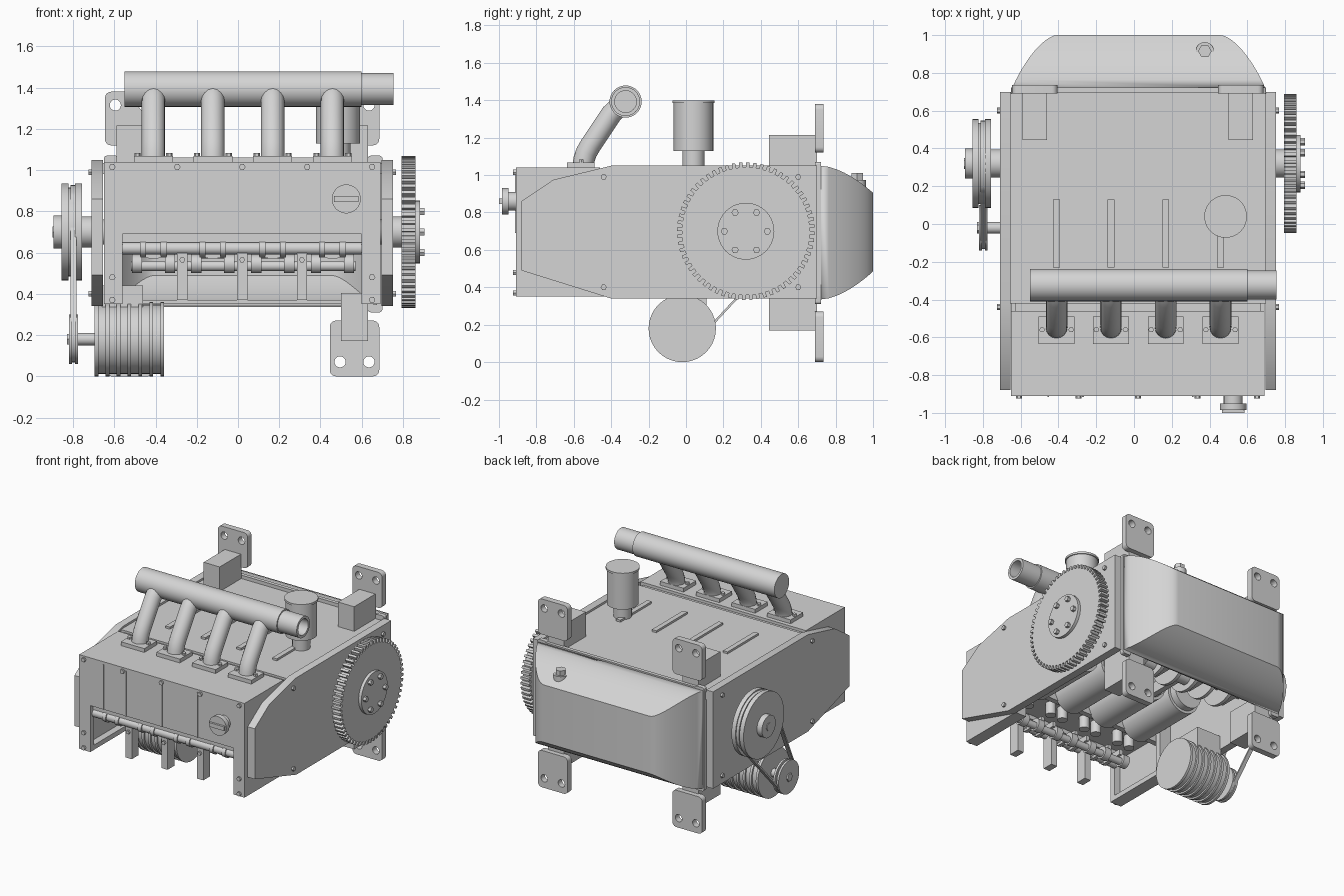
import bpy, bmesh, math
from math import sin, cos, pi
from mathutils import Vector

if "Cube" in bpy.data.objects:
    bpy.data.objects.remove(bpy.data.objects["Cube"], do_unlink=True)

metal = bpy.data.materials.new("plain grey metal")
metal.use_nodes = True
GREY = (0.66, 0.66, 0.66, 1)
metal.diffuse_color = GREY
metal.node_tree.nodes["Principled BSDF"].inputs["Base Color"].default_value = GREY

AXES = {"x": lambda u, v, t: (t, u, v),
        "y": lambda u, v, t: (u, t, v),
        "z": lambda u, v, t: (u, v, t)}


def add_object(name, data):
    data.materials.append(metal)
    ob = bpy.data.objects.new(name, data)
    bpy.context.collection.objects.link(ob)
    return ob


def finish(name, bm):
    bmesh.ops.recalc_face_normals(bm, faces=bm.faces[:])
    me = bpy.data.meshes.new(name)
    bm.to_mesh(me)
    bm.free()
    return add_object(name, me)


def prism(name, axis, a, b, outline, holes=()):
    """Extrude a flat outline, with optional holes, from a to b along an axis."""
    bm = bmesh.new()
    place = AXES[axis]
    for loop in (outline, *holes):
        vs = [bm.verts.new(place(u, v, a)) for u, v in loop]
        for i, v in enumerate(vs):
            bm.edges.new((v, vs[i - 1]))
    if holes:
        bmesh.ops.triangle_fill(bm, edges=bm.edges[:], use_beauty=True)
    else:
        bm.faces.new(bm.verts)
    ext = bmesh.ops.extrude_face_region(bm, geom=bm.faces[:], use_keep_orig=True)
    move = Vector(place(0, 0, b - a))
    bmesh.ops.translate(bm, vec=move, verts=[g for g in ext["geom"] if isinstance(g, bmesh.types.BMVert)])
    return finish(name, bm)


def circle(u, v, r, n=40, start=0.0, end=2 * pi):
    return [(u + r * cos(start + (end - start) * i / n), v + r * sin(start + (end - start) * i / n))
            for i in range(n)]


def rect(u0, u1, v0, v1):
    return [(u0, v0), (u1, v0), (u1, v1), (u0, v1)]


def rounded(u0, u1, v0, v1, r):
    pts = []
    for k, (u, v) in enumerate([(u1 - r, v1 - r), (u0 + r, v1 - r), (u0 + r, v0 + r), (u1 - r, v0 + r)]):
        pts += [(u + r * cos((k + i / 5) * pi / 2), v + r * sin((k + i / 5) * pi / 2)) for i in range(6)]
    return pts


def box(name, x0, x1, y0, y1, z0, z1):
    return prism(name, "z", z0, z1, rect(x0, x1, y0, y1))


def cyl(name, axis, a, b, u, v, r, n=40):
    return prism(name, axis, a, b, circle(u, v, r, n))


CYLS = [-0.41, -0.122, 0.168, 0.458]
CRANK = (0.32, 0.70)
COMP = (-0.02, 0.18)

# Side plates with their corner bolts
side = [(-0.88, 0.49), (-0.88, 0.86), (-0.71, 0.975), (-0.40, 1.05),
        (0.70, 1.05), (0.70, 0.34), (-0.40, 0.34)]
for tag, a, b, out in (("right", -0.71, -0.655, -0.725), ("left", 0.695, 0.752, 0.767)):
    prism(tag + "_side_plate", "x", a, b, side)
    for y in (-0.44, 0.60):
        for z in (0.40, 0.99):
            cyl(tag + "_side_bolt", "x", a, out, y, z, 0.016, 6)

# Crankcase shell, open underneath
box("crankcase_top", -0.66, 0.70, -0.42, 0.70, 0.98, 1.035)
box("head_top", -0.65, 0.69, -0.91, -0.46, 0.93, 1.04)
box("head_gasket", -0.63, 0.67, -0.46, -0.42, 0.70, 1.02)
box("head_back_wall", -0.64, 0.68, -0.50, -0.46, 0.62, 1.0)
prism("front_cover", "y", -0.91, -0.87,
      [(-0.65, 0.35), (-0.56, 0.35), (-0.56, 0.69), (0.60, 0.69), (0.60, 0.35),
       (0.69, 0.35), (0.69, 1.04), (-0.65, 1.04)])
for x in (-0.65, 0.65):
    box("head_end_wall", x, x + 0.04, -0.88, -0.40, 0.35, 1.0)
for x in (-0.62, 0.60):
    box("end_wall_ledge", x, x + 0.06, -0.88, -0.40, 0.35, 0.385)
    box("end_wall_post", x, x + 0.06, -0.44, -0.40, 0.35, 0.70)
for x in (-0.455, -0.27, 0.02, 0.31):
    box("front_rib", x - 0.004, x + 0.004, -0.915, -0.90, 0.69, 1.02)
for x in (-0.61, -0.295, 0.02, 0.335, 0.65):
    cyl("front_bolt", "y", -0.925, -0.90, x, 1.015, 0.016, 6)
for x in (-0.61, 0.65):
    for z in (0.37, 0.48):
        cyl("front_bolt", "y", -0.925, -0.90, x, z, 0.016, 6)

# Filler cap on the front
cyl("filler_neck", "y", -0.96, -0.90, 0.525, 0.86, 0.05)
cyl("filler_cap", "y", -0.985, -0.95, 0.525, 0.86, 0.07)
box("filler_grip", 0.465, 0.585, -1.0, -0.98, 0.845, 0.875)

# Rear flange frame, taller at its ends
prism("rear_flange", "y", 0.695, 0.722, rect(-0.65, 0.70, 0.35, 1.06), [rect(-0.59, 0.64, 0.37, 1.0)])
for x in (-0.65, 0.63):
    prism("flange_end", "y", 0.69, 0.722, rounded(x, x + 0.07, 0.31, 1.07, 0.015))
    for z in (0.36, 1.02):
        cyl("flange_bolt", "y", 0.67, 0.735, x + 0.035, z, 0.016, 6)

# Hollow rear cover: narrows and thins towards the back
bm = bmesh.new()
STEPS = 10
for i in range(STEPS + 1):
    s = sin(i / STEPS * pi / 2)
    half_width = 0.43 + 0.12 * (math.sqrt(max(0, 1 - s * s)) + 1 - s)
    for sign in (-1, 1):
        for z in (1.05 - 0.145 * s ** 1.7, 0.335 + 0.15 * s ** 1.7):
            bm.verts.new((0.025 + sign * half_width, 0.72 + 0.28 * s, z))
bmesh.ops.convex_hull(bm, input=bm.verts[:])
bmesh.ops.recalc_face_normals(bm, faces=bm.faces[:])
bmesh.ops.delete(bm, geom=[f for f in bm.faces if f.calc_center_median().y < 0.7201], context="FACES")
cover = finish("rear_cover", bm)
shell = cover.modifiers.new("wall thickness", "SOLIDIFY")
shell.thickness = 0.012
cyl("drain_boss", "z", 0.93, 0.975, 0.375, 0.915, 0.048, 24)
cyl("drain_plug", "z", 0.95, 1.01, 0.375, 0.915, 0.036, 6)

# Four mounting brackets
for x in (-0.525, 0.565):
    for tag, b0, b1, p0, p1, holes_z in (("upper", 1.03, 1.215, 1.12, 1.38, 1.315),
                                         ("lower", 0.17, 0.405, 0.0, 0.27, 0.07)):
        box(tag + "_mount_block", x - 0.065, x + 0.065, 0.445, 0.70, b0, b1)
        prism(tag + "_mount_plate", "y", 0.69, 0.735, rounded(x - 0.12, x + 0.12, p0, p1, 0.03),
              [circle(x + s * 0.07, holes_z, 0.027, 20) for s in (-1, 1)])

# Breather canister
cyl("breather_stem", "z", 1.03, 1.14, 0.485, 0.04, 0.06)
cyl("breather_body", "z", 1.13, 1.39, 0.485, 0.04, 0.106)
cyl("breather_rim", "z", 1.385, 1.40, 0.485, 0.04, 0.113)

# Exhaust header and its runners
cyl("header_pipe", "x", -0.55, 0.60, -0.323, 1.393, 0.086)
prism("header_outlet", "x", 0.59, 0.755, circle(-0.323, 1.393, 0.077), [circle(-0.323, 1.393, 0.058)])
for x in CYLS:
    cu = bpy.data.curves.new("exhaust_runner", "CURVE")
    cu.dimensions = "3D"
    cu.bevel_depth, cu.bevel_resolution = 0.057, 6
    path = [(-0.55, 1.05), (-0.545, 1.085), (-0.533, 1.12), (-0.51, 1.16),
            (-0.40, 1.325), (-0.36, 1.365), (-0.33, 1.38)]
    sp = cu.splines.new("POLY")
    sp.points.add(len(path) - 1)
    for p, (y, z) in zip(sp.points, path):
        p.co = (x, y, z, 1)
    sp.use_smooth = True
    add_object("exhaust_runner", cu)
    box("runner_flange", x - 0.095, x + 0.095, -0.635, -0.49, 1.03, 1.068)
    for s in (-1, 1):
        cyl("runner_bolt", "z", 1.06, 1.083, x + s * 0.077, -0.56, 0.015, 6)
    box("top_rib", x - 0.018, x + 0.018, -0.23, 0.13, 1.02, 1.05)

# Toothed flywheel
gear = []
TEETH = 60
for i in range(TEETH):
    for f, r in ((0, 0.342), (0.45, 0.342), (0.5, 0.368), (0.95, 0.368)):
        t = 2 * pi * (i + f) / TEETH
        gear.append((CRANK[0] + r * cos(t), CRANK[1] + r * sin(t)))
prism("flywheel_gear", "x", 0.793, 0.86, gear)
cyl("flywheel_hub", "x", 0.85, 0.882, *CRANK, 0.152)
cyl("flywheel_shaft", "x", 0.70, 0.80, *CRANK, 0.075)
for y, z in circle(*CRANK, 0.115, 6):
    cyl("flywheel_bolt", "x", 0.87, 0.904, y, z, 0.019, 6)

# Drive pulleys and belt
cyl("pulley_shaft", "x", -0.77, -0.70, *CRANK, 0.075)
for a, b, r in ((-0.855, -0.822, 0.235), (-0.83, -0.78, 0.215), (-0.79, -0.757, 0.235)):
    cyl("main_pulley", "x", a, b, *CRANK, r, 48)
cyl("main_pulley_hub", "x", -0.895, -0.85, *CRANK, 0.08)
cyl("main_pulley_nut", "x", -0.90, -0.89, *CRANK, 0.03, 6)
for a, b, r in ((-0.82, -0.805, 0.12), (-0.81, -0.785, 0.10), (-0.79, -0.775, 0.12)):
    cyl("small_pulley", "x", a, b, *COMP, r)
cyl("small_pulley_nut", "x", -0.83, -0.81, *COMP, 0.03, 6)
dy, dz = CRANK[0] - COMP[0], CRANK[1] - COMP[1]
aim, lean = math.atan2(dz, dy), math.acos(0.115 / math.hypot(dy, dz))


def belt_loop(grow):
    return (circle(*CRANK, 0.215 + grow, 24, aim - lean, aim + lean)
            + circle(*COMP, 0.10 + grow, 24, aim + lean, aim + 2 * pi - lean))


prism("drive_belt", "x", -0.812, -0.782, belt_loop(0.012), [belt_loop(0)])

# Finned compressor
cyl("compressor_shaft", "x", -0.78, -0.68, *COMP, 0.03)
cyl("compressor_body", "x", -0.69, -0.36, *COMP, 0.168)
for i in range(7):
    cyl("compressor_fin", "x", -0.695 + i * 0.053, -0.677 + i * 0.053, *COMP, 0.18)
box("compressor_bracket", -0.66, -0.46, -0.08, 0.11, 0.28, 0.44)

# Crankshaft, connecting rods and cylinders
cyl("crankshaft", "x", -0.66, 0.70, *CRANK, 0.06)
for i, x in enumerate(CYLS):
    pin = 0.70 + (0.08 if i in (0, 3) else -0.08)
    cyl("cylinder_barrel", "y", -0.47, 0.02, x, 0.70, 0.13)
    cyl("piston", "y", -0.1, 0.07, x, 0.70, 0.11)
    cyl("crank_pin", "x", x - 0.07, x + 0.07, 0.32, pin, 0.05)
    box("connecting_rod", x - 0.02, x + 0.02, 0.02, 0.32, pin - 0.04, pin + 0.04)
    for s in (-0.085, 0.06):
        cyl("crank_web", "x", x + s, x + s + 0.025, *CRANK, 0.17)
for x in (-0.56, -0.27, 0.02, 0.31, 0.60):
    box("main_bearing", x - 0.025, x + 0.025, 0.22, 0.70, 0.60, 1.0)

# Valve train behind the front opening
box("head_lower_rail", -0.56, 0.60, -0.88, -0.80, 0.65, 0.695)
cyl("rocker_shaft", "x", -0.56, 0.60, -0.86, 0.62, 0.03)
cyl("camshaft", "x", -0.52, 0.57, -0.70, 0.535, 0.025)
box("head_lower_deck", -0.62, 0.66, -0.86, -0.46, 0.68, 0.72)
for x in CYLS:
    for s in (-0.05, 0.05):
        cyl("rocker_ring", "x", x + s - 0.015, x + s + 0.015, -0.86, 0.62, 0.038)
        box("rocker_arm", x + s - 0.014, x + s + 0.014, -0.86, -0.68, 0.575, 0.615)
        cyl("cam_lobe", "x", x + s * 1.6 - 0.025, x + s * 1.6 + 0.025, -0.70, 0.545, 0.045)
        cyl("valve_spring", "z", 0.59, 0.70, x + s, -0.60, 0.035, 20)
for x in (-0.27, 0.02, 0.31):
    box("shaft_pedestal", x - 0.025, x + 0.025, -0.88, -0.80, 0.37, 0.60)
    cyl("pedestal_bolt", "y", -0.895, -0.87, x, 0.565, 0.014, 6)

# Smooth round parts, keep edges sharp
for ob in bpy.context.scene.objects:
    ob.select_set(ob.type == "MESH")
bpy.context.view_layer.objects.active = cover
bpy.ops.object.shade_smooth_by_angle(angle=math.radians(30))
